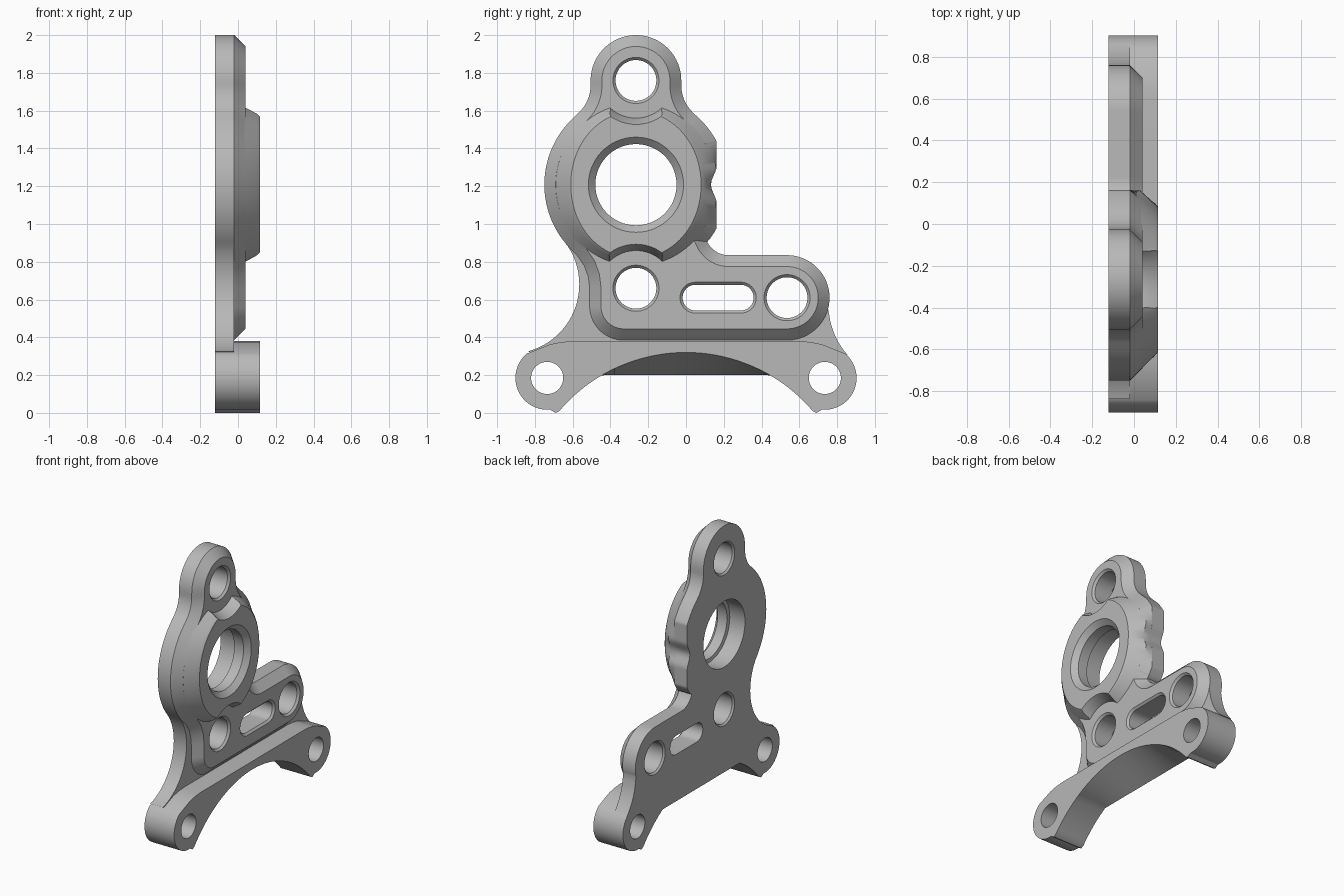
import bpy, bmesh
from math import sin, cos, radians, pi
from mathutils import Vector

cube = bpy.data.objects.get("Cube")
if cube:
    bpy.data.objects.remove(cube, do_unlink=True)

grey = bpy.data.materials.new("machined_grey")
grey.use_nodes = True
grey.diffuse_color = (0.48, 0.48, 0.48, 1)
grey.node_tree.nodes["Principled BSDF"].inputs["Base Color"].default_value = grey.diffuse_color

BACK, STEP, MID, TOP = -0.123, -0.02, 0.04, 0.116
MAIN, CROWN = (-0.265, 1.208), (-0.265, 1.76)
LOWER, ARM = (-0.265, 0.66), (0.535, 0.61)
FOOT_Y, FOOT_Z = 0.735, 0.185


def arc(center, r, start, end, n=24):
    angles = [radians(start + (end - start) * i / n) for i in range(n + 1)]
    return [(center[0] + r * cos(a), center[1] + r * sin(a)) for a in angles]


def tidy(points):
    """Drop points that nearly coincide."""
    out = []
    for p in points:
        if not out or (Vector(p) - Vector(out[-1])).length > 0.006:
            out.append(p)
    return out


def inset(points, d):
    """Move a counter-clockwise outline inwards."""
    out = []
    for i, p in enumerate(points):
        p = Vector(p)
        a = (p - Vector(points[i - 1])).normalized()
        b = (Vector(points[(i + 1) % len(points)]) - p).normalized()
        na, nb = Vector((-a.y, a.x)), Vector((-b.y, b.x))
        out.append(tuple(p + (na + nb) * d / (1 + na.dot(nb))))
    return out


def loft(bm, sections):
    """Skin equal-length (y, z) outlines placed along x, with end caps."""
    rings = [[bm.verts.new((x, y, z)) for y, z in pts] for x, pts in sections]
    for r, s in zip(rings, rings[1:]):
        for i in range(len(r)):
            j = (i + 1) % len(r)
            bm.faces.new((r[i], r[j], s[j], s[i]))
    bm.faces.new(rings[0][::-1])
    bm.faces.new(rings[-1])


def make(name, *lofts):
    bm = bmesh.new()
    for sections in lofts:
        loft(bm, sections)
    bmesh.ops.recalc_face_normals(bm, faces=bm.faces)
    mesh = bpy.data.meshes.new(name)
    bm.to_mesh(mesh)
    bm.free()
    mesh.materials.append(grey)
    obj = bpy.data.objects.new(name, mesh)
    bpy.context.collection.objects.link(obj)
    return obj


def cut(obj, cutter):
    mod = obj.modifiers.new("cut", 'BOOLEAN')
    mod.operation, mod.solver, mod.object = 'DIFFERENCE', 'EXACT', cutter
    bpy.context.view_layer.objects.active = obj
    bpy.ops.object.modifier_apply(modifier=mod.name)


def bore(center, profile, half=0):
    """Round or slotted hole cutter from (x, radius) steps."""
    y, z = center
    return [(x, arc((y + half, z), r, -90, 90) + arc((y - half, z), r, 90, 270))
            if half else (x, arc(center, r, 0, 354, 59)) for x, r in profile]


def trim(p):
    """Flatten the right flank and scoop its small notch."""
    t = min(1, abs(p[1] - MAIN[1]) / 0.1)
    limit = 0.162 - 0.015 * (1 + cos(pi * t))
    return (min(p[0], limit), p[1]) if p[1] > 0.9 else p


# Shared upper outline: elbow, right flank, crown, left flank
def upper(end):
    flank = [trim(p) for p in arc(MAIN, 0.485, -36, 50, 70)]
    return (arc((0.225, 0.96), 0.125, 270, 203, 12) + flank
            + arc((0.175, 1.735), 0.2, 230, 177, 12)
            + arc(CROWN, 0.24, 0, 180, 40)
            + arc((-0.705, 1.735), 0.2, 3, -50, 12)
            + arc(MAIN, 0.485, 130, end, 40))


# Back plate
plate_outline = tidy([(-0.75, 0.3), (0.75, 0.3)]
                     + arc((1.15, 0.57), 0.395, 222, 188)
                     + arc(ARM, 0.225, -15, 90) + upper(218)
                     + arc((-0.932, 0.68), 0.367, 38, -75))
back_plate = make("back_plate", [(BACK, plate_outline), (STEP, plate_outline)])

# Raised layer with chamfered rim
raised_outline = tidy(arc((-0.33, 0.565), 0.18, 180, 270)
                      + arc(ARM, 0.225, -90, 90, 40) + upper(221)
                      + [(-0.575, 0.832), (-0.538, 0.778), (-0.517, 0.72), (-0.51, 0.66)])
raised_layer = make("raised_layer", [(STEP, raised_outline),
                                     (MID, inset(raised_outline, 0.06))])


# Main boss, scalloped around the two neighbouring holes
def boss_ring(r, stretch=0):
    ring = []
    for i in range(128):
        a = 2 * pi * i / 128
        q = r + stretch * sin(a) ** 2
        ring.append(trim((MAIN[0] + q * cos(a), MAIN[1] + q * sin(a))))
    return ring


main_boss = make("main_boss", [(STEP, boss_ring(0.484)), (0.03, boss_ring(0.434)),
                               (0.1, boss_ring(0.365, 0.04)), (TOP, boss_ring(0.345, 0.045))])
scallop = [(0.035, 0.198), (0.06, 0.205), (0.14, 0.245)]
scallop_cutter = make("scallop_cutter", bore(CROWN, scallop), bore(LOWER, scallop))
cut(main_boss, scallop_cutter)

# Foot bar: arched at the front, straight under the back
right_end = arc((FOOT_Y, FOOT_Z), 0.168, -95, 50, 30) + [(0.72, 0.363), (0.66, 0.375), (0.6, 0.38)]
left_end = [(-y, z) for y, z in reversed(right_end)]
arch = [(y, -0.56 + (0.88 ** 2 - y * y) ** 0.5) for y in [0.67 * i / 30 for i in range(-30, 31)]]
toe = (0.69, 0.0)
ends = right_end + left_end + [(-toe[0], toe[1])]
front = ends + arch + [toe]
rear = ends + [(y, min(z, 0.2)) for y, z in arch] + [toe]
foot_bar = make("foot_bar", [(BACK, rear), (TOP, front)])

# Bores, slot and foot holes
small = [(-0.2, 0.13), (BACK, 0.12), (BACK + 0.012, 0.108), (MID - 0.015, 0.108),
         (MID, 0.122), (0.2, 0.122)]
slot = [(-0.2, 0.068), (MID - 0.014, 0.068), (MID, 0.082), (0.2, 0.082)]
main = [(-0.2, 0.24), (0.0, 0.24), (0.005, 0.215), (TOP - 0.036, 0.215), (TOP, 0.252), (0.2, 0.3)]
foot = [(-0.2, 0.085), (0.2, 0.085)]
hole_cutter = make("hole_cutter", bore(CROWN, small), bore(LOWER, small), bore(ARM, small),
                   bore((0.17, 0.61), slot, 0.12), bore(MAIN, main),
                   bore((FOOT_Y, FOOT_Z), foot), bore((-FOOT_Y, FOOT_Z), foot))
parts = [back_plate, raised_layer, main_boss, foot_bar]
for part in parts:
    cut(part, hole_cutter)
for helper in (scallop_cutter, hole_cutter):
    bpy.data.objects.remove(helper, do_unlink=True)

# Smooth curved walls, keep machined edges sharp
bpy.ops.object.select_all(action='DESELECT')
for part in parts:
    part.select_set(True)
bpy.context.view_layer.objects.active = back_plate
bpy.ops.object.shade_smooth_by_angle(angle=radians(28))
